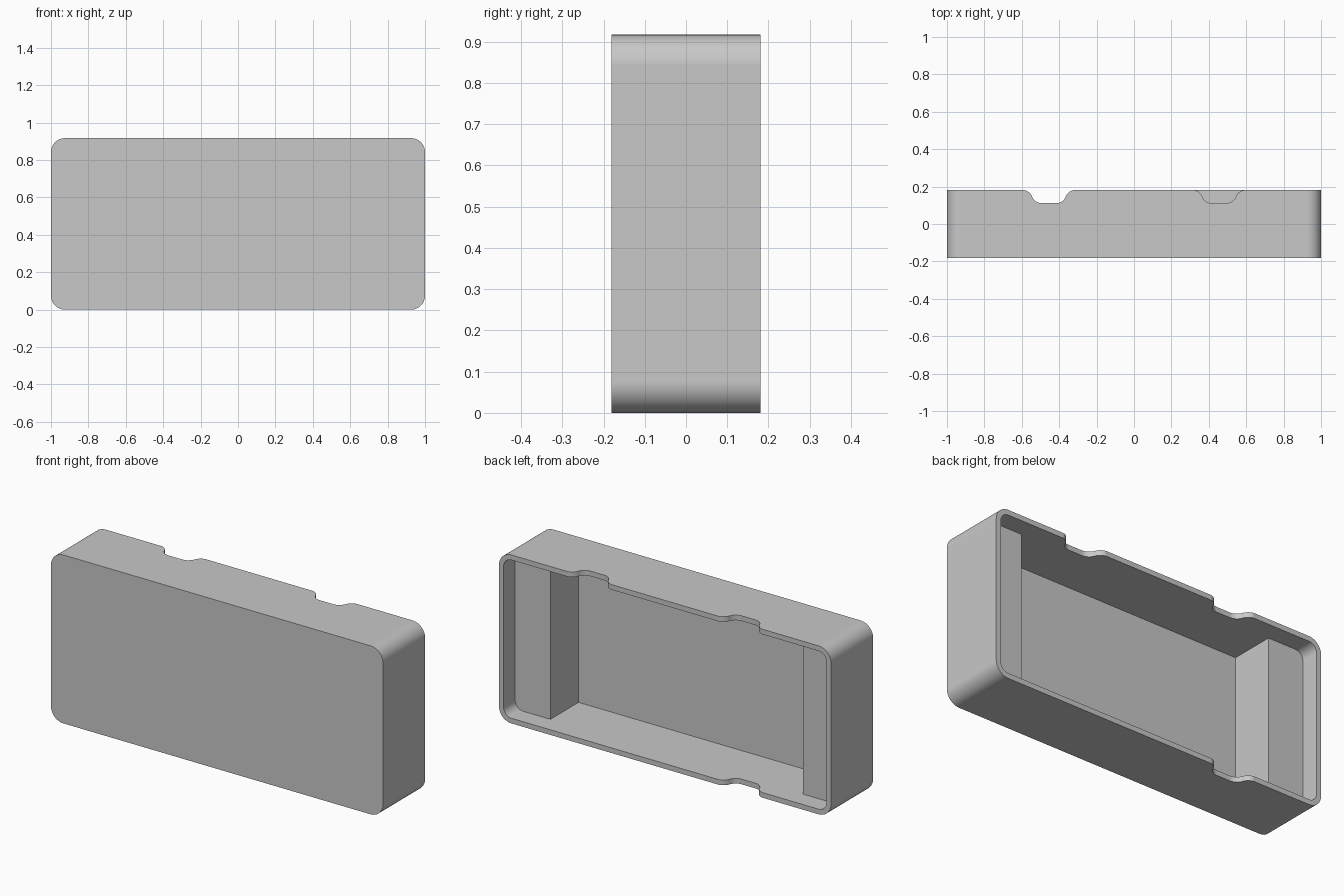
import bpy
import bmesh
from math import pi, sin, cos, radians

cube = bpy.data.objects.get("Cube")
if cube:
    bpy.data.objects.remove(cube, do_unlink=True)

# Main dimensions
HALF_X, HALF_Y, HEIGHT = 1.0, 0.181, 0.917
WALL, FLOOR, RADIUS = 0.028, 0.02, 0.075
LEDGE_X, LEDGE_DEPTH = 0.76, 0.1
NOTCH_X = 0.455

grey = bpy.data.materials.new("plain grey")
grey.use_nodes = True
colour = (0.58, 0.58, 0.58, 1)
grey.diffuse_color = colour
grey.node_tree.nodes["Principled BSDF"].inputs["Base Color"].default_value = colour


def prism(name, points, place, low, high):
    """Extrude a closed 2D profile; place maps (u, v, depth) to x, y, z."""
    bm = bmesh.new()
    ends = [[bm.verts.new(place(u, v, d)) for u, v in points] for d in (low, high)]
    for ring in ends:
        bm.faces.new(ring)
    count = len(points)
    for i in range(count):
        j = (i + 1) % count
        bm.faces.new((ends[0][i], ends[0][j], ends[1][j], ends[1][i]))
    bmesh.ops.recalc_face_normals(bm, faces=bm.faces)
    mesh = bpy.data.meshes.new(name)
    bm.to_mesh(mesh)
    bm.free()
    mesh.materials.append(grey)
    obj = bpy.data.objects.new(name, mesh)
    bpy.context.collection.objects.link(obj)
    return obj


def along_y(u, v, d):
    return (u, d, v)


def along_z(u, v, d):
    return (u, v, d)


def rounded_rectangle(inset, steps=12):
    r = RADIUS - inset
    x = HALF_X - RADIUS
    low, high = RADIUS, HEIGHT - RADIUS
    points = []
    for k, (cx, cz) in enumerate([(x, high), (-x, high), (-x, low), (x, low)]):
        for i in range(steps + 1):
            a = pi / 2 * (k + i / steps)
            points.append((cx + r * cos(a), cz + r * sin(a)))
    return points


def combine(target, tool, operation):
    mod = target.modifiers.new("combine", 'BOOLEAN')
    mod.operation = operation
    mod.solver = 'EXACT'
    mod.object = tool
    bpy.context.view_layer.objects.active = target
    bpy.ops.object.modifier_apply(modifier=mod.name)
    bpy.data.objects.remove(tool, do_unlink=True)


def notch_profile(centre, steps=10):
    """Finger notch: two tangent arcs on each side of a short flat bottom."""
    r, sweep, half, top = 0.053, radians(70), 0.14, HALF_Y + 0.0005
    side = []
    for i in range(steps + 1):
        a = sweep * i / steps
        side.append((half - r * sin(a), top - r * (1 - cos(a))))
    mid_x, mid_y = side[-1]
    for i in range(1, steps + 1):
        a = sweep * (1 - i / steps)
        side.append((mid_x - r * (sin(sweep) - sin(a)),
                     mid_y - r * (cos(a) - cos(sweep))))
    side.insert(0, (half, top + 0.1))
    return ([(centre + x, y) for x, y in side]
            + [(centre - x, y) for x, y in reversed(side)])


# Solid rounded body
tray = prism("tray", rounded_rectangle(0), along_y, -HALF_Y, HALF_Y)

# Cavity: deep in the middle, with a shallow ledge at each end
cavity = prism("cavity_cutter", rounded_rectangle(WALL), along_y, -HALF_Y - 0.1, HALF_Y + 0.1)
bottom, ledge, top = FLOOR - HALF_Y, HALF_Y - LEDGE_DEPTH, HALF_Y + 0.05
half_step = [(LEDGE_X, bottom), (LEDGE_X, ledge), (1.2, ledge), (1.2, top)]
step = half_step + [(-x, y) for x, y in reversed(half_step)]
combine(cavity, prism("step_cutter", step, along_z, -0.2, HEIGHT + 0.2), 'INTERSECT')
combine(tray, cavity, 'DIFFERENCE')

# Rim notches: one pair through both walls, one in the upper wall only
for centre, low in ((-NOTCH_X, -0.1), (NOTCH_X, HEIGHT / 2)):
    cutter = prism("notch_cutter", notch_profile(centre), along_z, low, HEIGHT + 0.1)
    combine(tray, cutter, 'DIFFERENCE')

# Smooth rounds with crisp edges
bpy.ops.object.select_all(action='DESELECT')
tray.select_set(True)
bpy.context.view_layer.objects.active = tray
bpy.ops.object.shade_smooth_by_angle(angle=radians(30))
weighted = tray.modifiers.new("flat_sides", 'WEIGHTED_NORMAL')
weighted.keep_sharp = True
